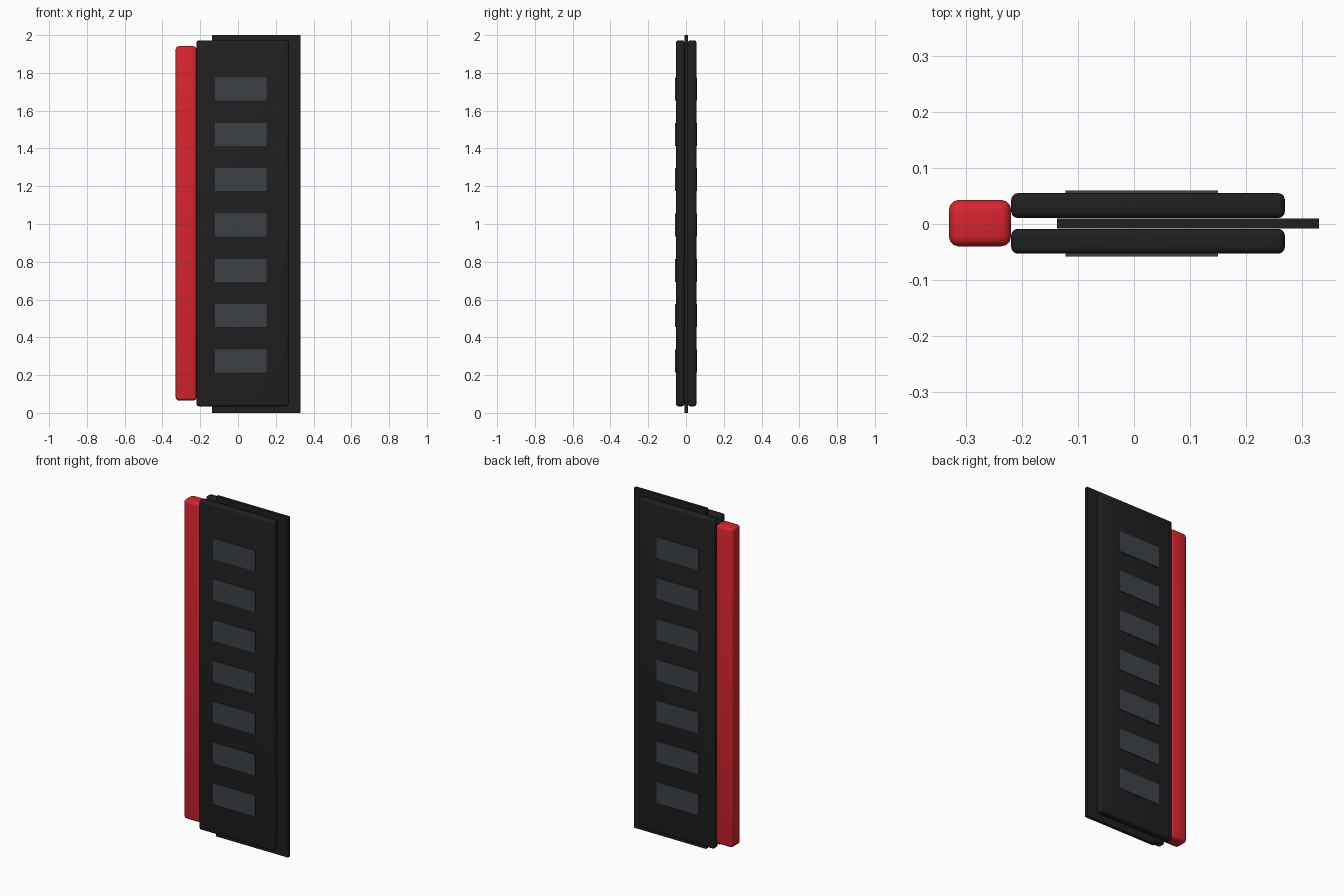
import bpy

cube = bpy.data.objects.get("Cube")
if cube:
    bpy.data.objects.remove(cube, do_unlink=True)


def material(name, rgb):
    mat = bpy.data.materials.new(name)
    mat.use_nodes = True
    mat.diffuse_color = (*rgb, 1)
    mat.node_tree.nodes["Principled BSDF"].inputs["Base Color"].default_value = (*rgb, 1)
    return mat


black = material("matte black", (0.014, 0.014, 0.014))
board_black = material("board black", (0.013, 0.014, 0.013))
slate = material("slate grey", (0.045, 0.053, 0.064))
red = material("red", (0.68, 0.018, 0.028))


def box(name, x, y, z, mat, bevel=0, segments=3):
    """Box from (low, high) ranges, with optional rounded edges."""
    mid = [(a + b) / 2 for a, b in (x, y, z)]
    bpy.ops.mesh.primitive_cube_add(size=1, location=mid)
    ob = bpy.context.object
    ob.name = name
    ob.scale = [b - a for a, b in (x, y, z)]
    bpy.ops.object.transform_apply(location=False, rotation=False, scale=True)
    ob.data.materials.append(mat)
    if bevel:
        mod = ob.modifiers.new("rounded edges", "BEVEL")
        mod.width = bevel
        mod.segments = segments
        bpy.ops.object.modifier_apply(modifier=mod.name)
        bpy.ops.object.shade_smooth_by_angle()
    return ob


# Thin circuit board
box("circuit_board", (-0.137, 0.33), (-0.008, 0.01), (0, 2), board_black)

# Rounded light bar along the edge
box("light_bar", (-0.33, -0.219), (-0.04, 0.043), (0.065, 1.942), red, 0.018)

# Heat spreader and inset-look panels on each side
for side, name in ((-1, "front"), (1, "back")):
    def span(near, far):
        return tuple(sorted(0.001 + side * d for d in (near, far)))

    box(name + "_heat_spreader", (-0.219, 0.269), span(0.0095, 0.054),
        (0.035, 1.972), black, 0.012)
    for i in range(7):
        z = 0.275 + 0.24 * i
        box(f"{name}_panel_{i + 1}", (-0.122, 0.15), span(0.05, 0.0585),
            (z - 0.061, z + 0.061), slate)
